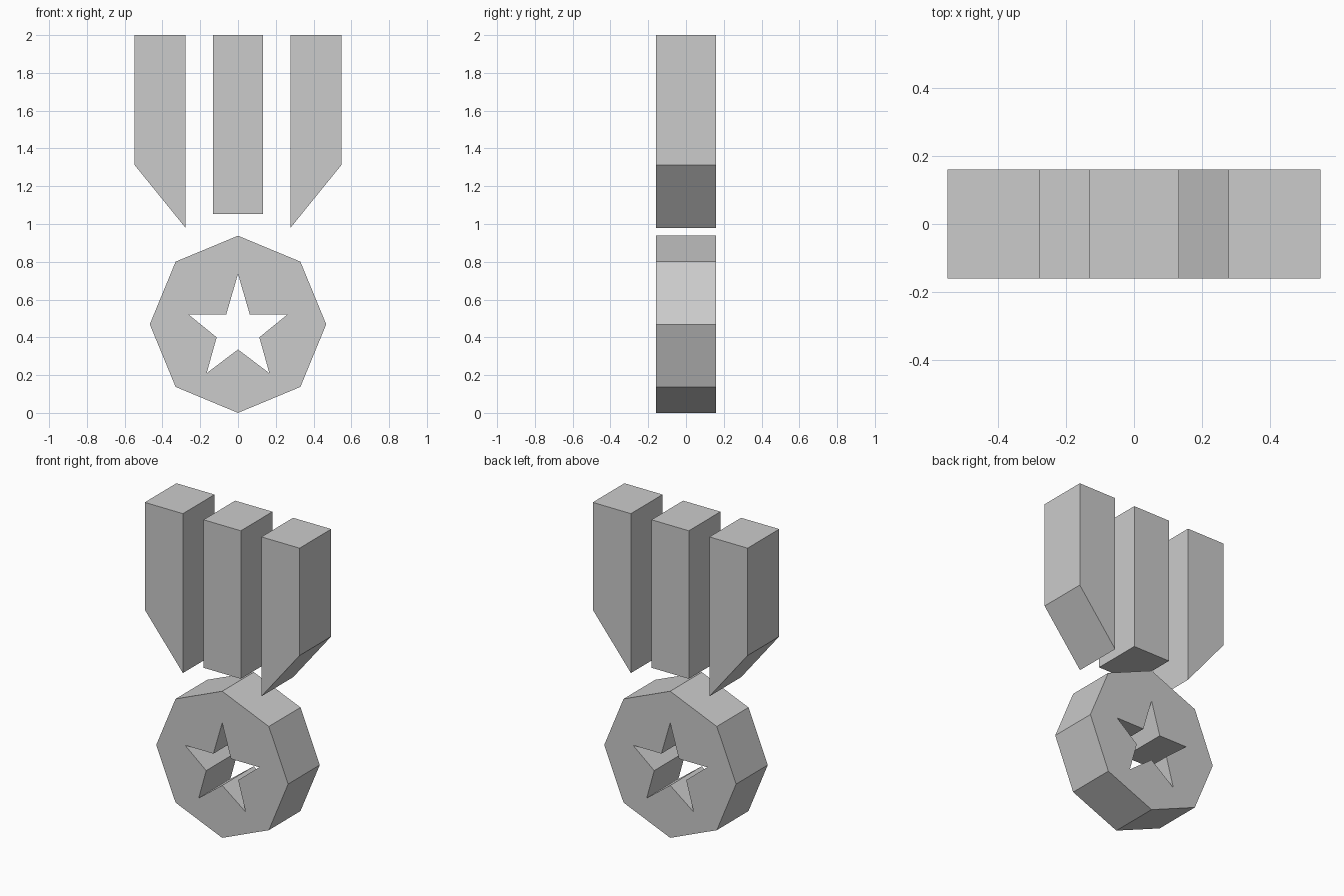
import bpy, bmesh, math

cube = bpy.data.objects.get("Cube")
if cube:
    bpy.data.objects.remove(cube, do_unlink=True)

HALF_DEPTH = 0.16
MEDAL_Z = 0.469

grey = bpy.data.materials.new("plain_grey")
grey.use_nodes = True
colour = (0.6, 0.6, 0.6, 1)
grey.diffuse_color = colour
grey.node_tree.nodes["Principled BSDF"].inputs["Base Color"].default_value = colour


def slab(name, *outlines):
    """Extrude a front (x, z) outline, with optional holes, through the depth."""
    bm = bmesh.new()
    edges = []
    for outline in outlines:
        verts = [bm.verts.new((x, -HALF_DEPTH, z)) for x, z in outline]
        edges += [bm.edges.new((a, b)) for a, b in zip(verts, verts[1:] + verts[:1])]
    bmesh.ops.triangle_fill(bm, edges=edges, use_beauty=True, normal=(0, -1, 0))
    ext = bmesh.ops.extrude_face_region(bm, geom=bm.faces[:], use_keep_orig=True)
    moved = [v for v in ext["geom"] if isinstance(v, bmesh.types.BMVert)]
    bmesh.ops.translate(bm, verts=moved, vec=(0, 2 * HALF_DEPTH, 0))
    bmesh.ops.recalc_face_normals(bm, faces=bm.faces[:])
    mesh = bpy.data.meshes.new(name)
    bm.to_mesh(mesh)
    bm.free()
    mesh.materials.append(grey)
    obj = bpy.data.objects.new(name, mesh)
    bpy.context.collection.objects.link(obj)
    return obj


# Octagonal medal disc with a star cut through it
octagon = [(0.467 * math.sin(i * math.pi / 4),
            MEDAL_Z + MEDAL_Z * math.cos(i * math.pi / 4)) for i in range(8)]
half_star = [(0.062, 0.522), (0.263, 0.522), (0.113, 0.4), (0.166, 0.21)]
star = ([(0, 0.736)] + half_star + [(0, 0.336)]
        + [(-x, z) for x, z in reversed(half_star)])
slab("medal_disc", octagon, star)

# Ribbon strips: straight centre and a mirrored pair with slanted ends
slab("centre_ribbon", [(-0.132, 1.053), (0.132, 1.053), (0.132, 2), (-0.132, 2)])
side = [(0.278, 0.98), (0.548, 1.313), (0.548, 2), (0.278, 2)]
for name, sign in (("left_ribbon", 1), ("right_ribbon", -1)):
    slab(name, [(sign * x, z) for x, z in side])
